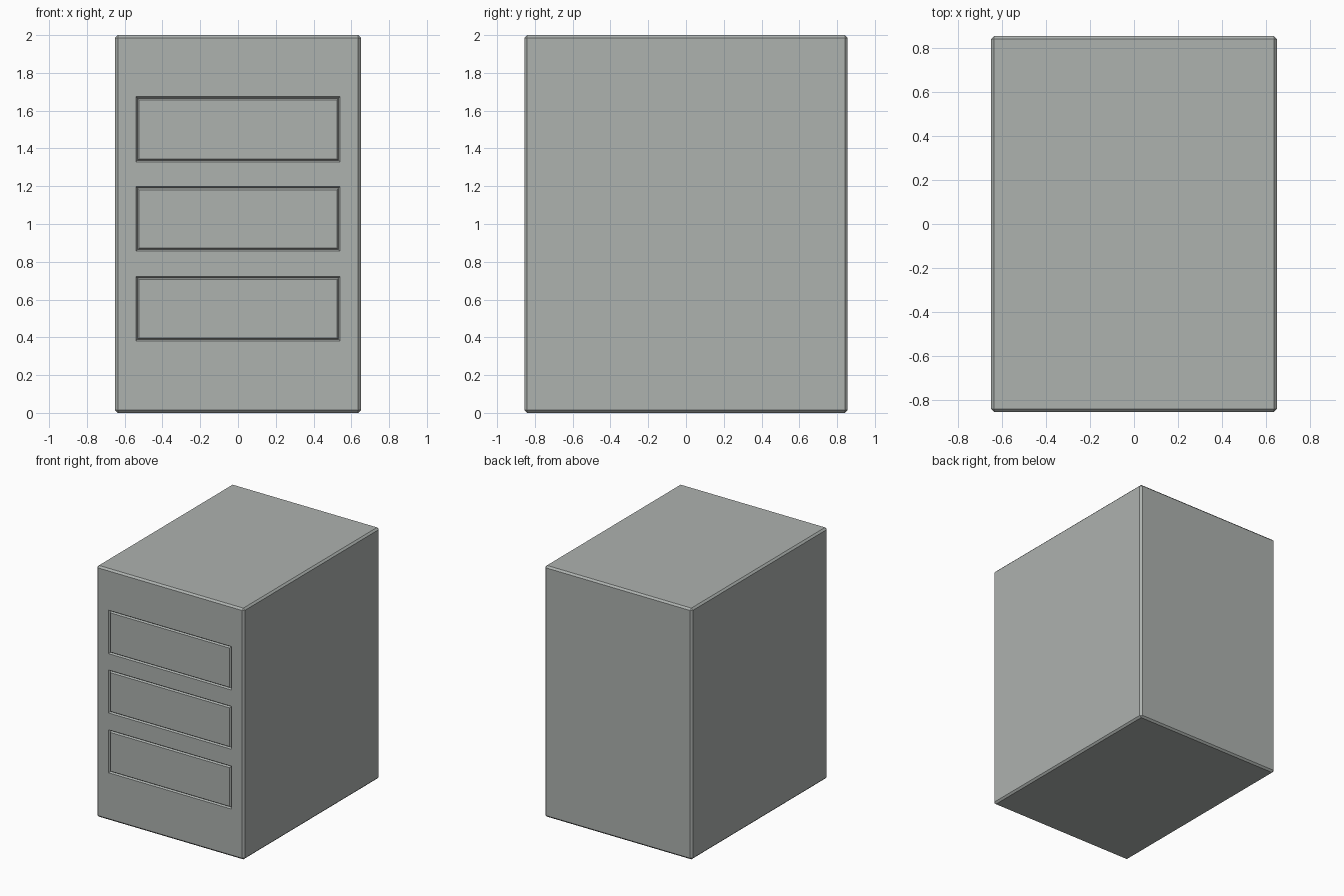
import bpy, bmesh
from mathutils import Vector

if "Cube" in bpy.data.objects:
    bpy.data.objects.remove(bpy.data.objects["Cube"])

W, D, H = 1.30, 1.71, 2.0
EDGE = 0.014            # chamfer on the cabinet edges
GROOVE = 0.012          # half width and depth of the V groove round each drawer
DRAWER_X = 0.541        # half width of the drawer outline
DRAWERS = [(0.38, 0.722), (0.856, 1.198), (1.328, 1.674)]

grey = bpy.data.materials.new("cabinet grey")
grey.diffuse_color = (0.42, 0.445, 0.43, 1)
grey.use_nodes = True
grey.node_tree.nodes["Principled BSDF"].inputs["Base Color"].default_value = grey.diffuse_color

# Cabinet body: chamfered box standing on the ground
bm = bmesh.new()
bmesh.ops.create_cube(bm, size=1)
for v in bm.verts:
    v.co = Vector((v.co.x * W, v.co.y * D, (v.co.z + 0.5) * H))
bmesh.ops.bevel(bm, geom=bm.edges[:], offset=EDGE, segments=1, affect='EDGES')
bm.normal_update()


def front_faces():
    return [f for f in bm.faces if f.normal.y < -0.99]


def cut_front(co, no):
    faces = front_faces()
    geom = set(faces)
    for f in faces:
        geom.update(f.edges)
        geom.update(f.verts)
    bmesh.ops.bisect_plane(bm, geom=list(geom), plane_co=co, plane_no=no)
    bm.normal_update()


# Outline the drawers on the front face
for x in (-DRAWER_X, DRAWER_X):
    cut_front((x, 0, 0), (1, 0, 0))
for pair in DRAWERS:
    for z in pair:
        cut_front((0, 0, z), (0, 0, 1))

# Drawer fronts: sunk edge then raised panel, leaving a V groove
panels = []
for f in front_faces():
    c = f.calc_center_median()
    if abs(c.x) < 0.1 and any(a < c.z < b for a, b in DRAWERS):
        panels.append(f)
for depth in (-GROOVE, GROOVE):
    bmesh.ops.inset_individual(bm, faces=panels, thickness=GROOVE, depth=depth)
    bm.normal_update()

mesh = bpy.data.meshes.new("drawer_cabinet")
bm.to_mesh(mesh)
bm.free()
mesh.materials.append(grey)
cabinet = bpy.data.objects.new("drawer_cabinet", mesh)
bpy.context.collection.objects.link(cabinet)
